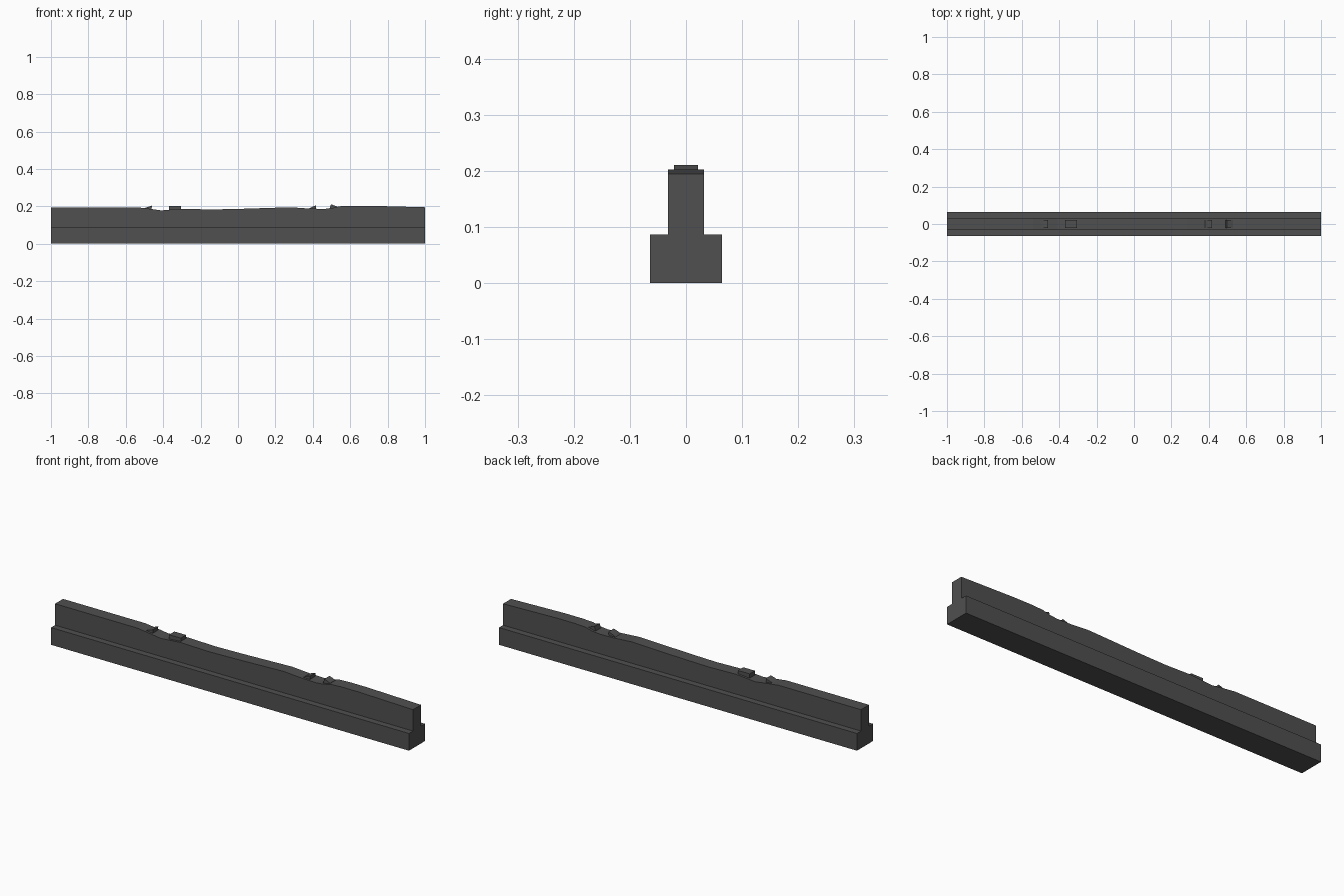
import bpy, bmesh

if "Cube" in bpy.data.objects:
    bpy.data.objects.remove(bpy.data.objects["Cube"])

mat = bpy.data.materials.new("dark grey concrete")
mat.diffuse_color = (0.08, 0.08, 0.08, 1)
mat.use_nodes = True
mat.node_tree.nodes["Principled BSDF"].inputs["Base Color"].default_value = mat.diffuse_color


def extrude_profile(name, points, half_width):
    """Extrude a closed x-z outline symmetrically along y."""
    bm = bmesh.new()
    face = bm.faces.new([bm.verts.new((x, -half_width, z)) for x, z in points])
    new = bmesh.ops.extrude_face_region(bm, geom=[face])["geom"]
    verts = [g for g in new if isinstance(g, bmesh.types.BMVert)]
    bmesh.ops.translate(bm, verts=verts, vec=(0, 2 * half_width, 0))
    bmesh.ops.recalc_face_normals(bm, faces=bm.faces)
    mesh = bpy.data.meshes.new(name)
    bm.to_mesh(mesh)
    bm.free()
    mesh.materials.append(mat)
    obj = bpy.data.objects.new(name, mesh)
    bpy.context.collection.objects.link(obj)
    return obj


# Wide footing
extrude_profile("footing", [(-1, 0), (1, 0), (1, 0.087), (-1, 0.087)], 0.064)

# Narrow wall with worn, uneven top edge
top = [(-1, 0.195), (-0.54, 0.195), (-0.46, 0.185), (-0.41, 0.178),
       (-0.30, 0.187), (-0.15, 0.183), (0, 0.186), (0.28, 0.195),
       (0.38, 0.188), (0.46, 0.186), (0.50, 0.19), (0.54, 0.2),
       (0.60, 0.203), (0.70, 0.203), (1, 0.195)]
extrude_profile("wall", [(1, 0.087)] + top[::-1] + [(-1, 0.087)], 0.032)

# Broken lumps standing on the worn top
extrude_profile("left_shard", [(-0.51, 0.186), (-0.485, 0.196), (-0.46, 0.204),
                               (-0.463, 0.178)], 0.021)
extrude_profile("flat_chunk", [(-0.37, 0.175), (-0.37, 0.203),
                               (-0.305, 0.203), (-0.305, 0.175)], 0.021)
extrude_profile("right_shard", [(0.375, 0.185), (0.395, 0.197), (0.418, 0.205),
                                (0.416, 0.18)], 0.021)
extrude_profile("peaked_shard", [(0.488, 0.182), (0.497, 0.211), (0.53, 0.199),
                                 (0.53, 0.182)], 0.021)
